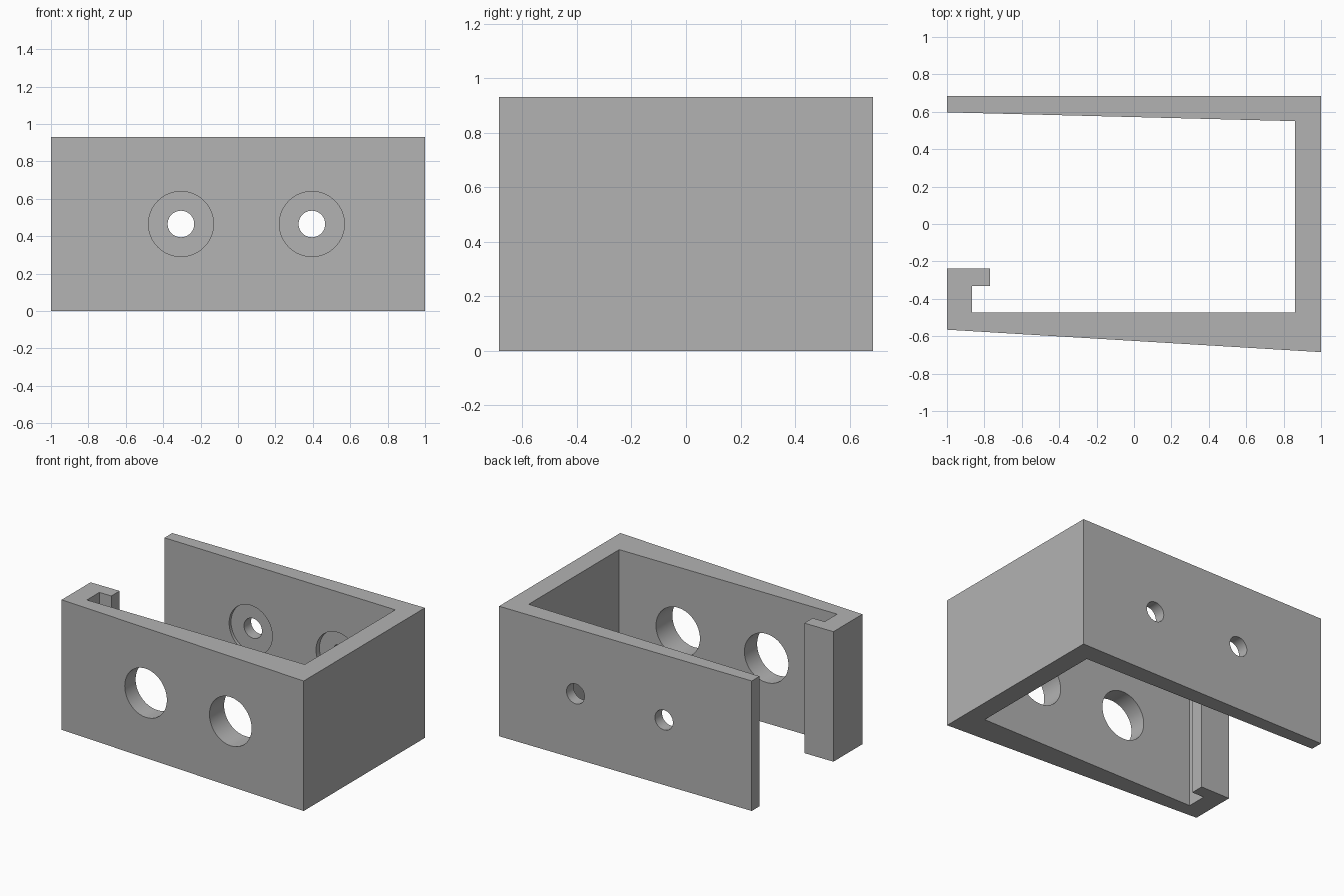
import bpy
import bmesh
import math

HEIGHT = 0.93
HOLE_Z = HEIGHT / 2
HOLE_XS = (-0.305, 0.395)

if "Cube" in bpy.data.objects:
    bpy.data.objects.remove(bpy.data.objects["Cube"], do_unlink=True)

grey = bpy.data.materials.new("plain grey")
grey.use_nodes = True
grey.diffuse_color = (0.45, 0.45, 0.45, 1)
grey.node_tree.nodes["Principled BSDF"].inputs["Base Color"].default_value = grey.diffuse_color


def extrude_profile(name, points, height):
    """Stand a closed outline on the ground and raise it to the height."""
    bm = bmesh.new()
    face = bm.faces.new([bm.verts.new((x, y, 0)) for x, y in points])
    top = bmesh.ops.extrude_face_region(bm, geom=[face])["geom"]
    bmesh.ops.translate(bm, vec=(0, 0, height),
                        verts=[v for v in top if isinstance(v, bmesh.types.BMVert)])
    bmesh.ops.recalc_face_normals(bm, faces=bm.faces)
    mesh = bpy.data.meshes.new(name)
    bm.to_mesh(mesh)
    bm.free()
    obj = bpy.data.objects.new(name, mesh)
    bpy.context.collection.objects.link(obj)
    return obj


def drill(target, x, radius, y_start, y_end):
    """Cut a round hole along y."""
    bpy.ops.mesh.primitive_cylinder_add(
        vertices=64, radius=radius, depth=y_end - y_start,
        location=(x, (y_start + y_end) / 2, HOLE_Z), rotation=(math.pi / 2, 0, 0))
    cutter = bpy.context.object
    cutter.hide_render = True
    bpy.context.view_layer.objects.active = target
    mod = target.modifiers.new("hole", "BOOLEAN")
    mod.operation = "DIFFERENCE"
    mod.solver = "EXACT"
    mod.object = cutter
    bpy.ops.object.modifier_apply(modifier=mod.name)
    bpy.data.objects.remove(cutter, do_unlink=True)


# Bracket: tapered back wall, side wall, sloped front wall and hooked lip
outline = [
    (-1, 0.685), (-1, 0.597), (0.86, 0.55), (0.86, -0.473),
    (-0.865, -0.473), (-0.865, -0.332), (-0.77, -0.332), (-0.77, -0.238),
    (-1, -0.238), (-1, -0.565), (1, -0.685), (1, 0.685),
]
bracket = extrude_profile("mounting_bracket", outline, HEIGHT)

# Tool access holes in front, countersunk screw holes in the back wall
for x in HOLE_XS:
    drill(bracket, x, 0.174, -0.9, -0.3)
    drill(bracket, x, 0.174, 0.3, 0.605)
    drill(bracket, x, 0.071, 0.4, 0.9)

bracket.data.materials.clear()
bracket.data.materials.append(grey)
for poly in bracket.data.polygons:
    poly.material_index = 0

bpy.ops.object.select_all(action="DESELECT")
bracket.select_set(True)
bpy.context.view_layer.objects.active = bracket
bpy.ops.object.shade_smooth_by_angle(angle=math.radians(30))
